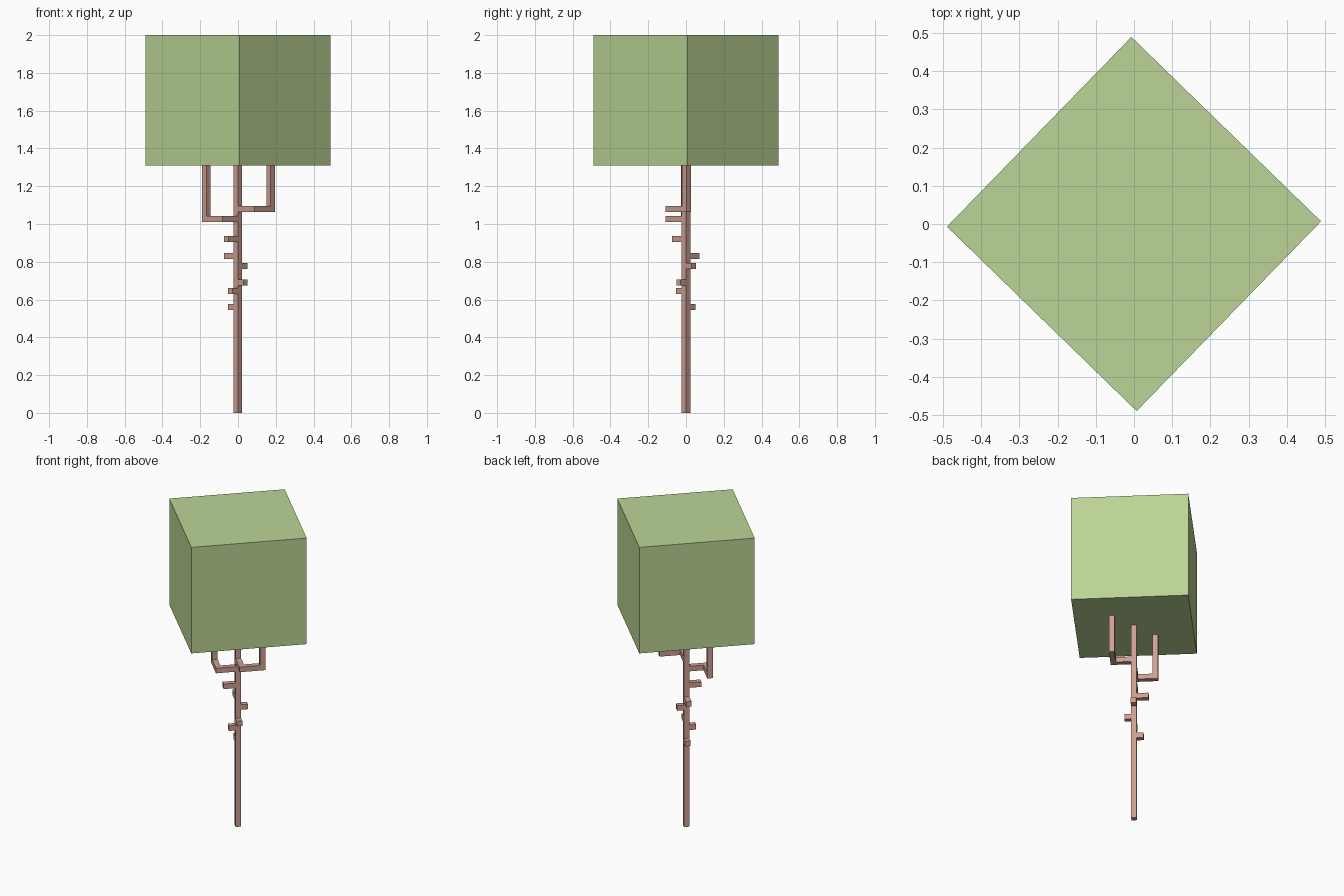
import bpy, bmesh
from math import radians
from mathutils import Matrix, Vector

if "Cube" in bpy.data.objects:
    bpy.data.objects.remove(bpy.data.objects["Cube"])

TURN = Matrix.Rotation(radians(45.8), 4, 'Z')   # whole tree is turned about z
W = 0.033                                       # thickness of all wood
H = W / 2
CROWN_Z = 1.31
AXIS = Vector((-0.001, 0, 0))


def material(name, rgb):
    m = bpy.data.materials.new(name)
    m.diffuse_color = (*rgb, 1)
    m.use_nodes = True
    m.node_tree.nodes["Principled BSDF"].inputs["Base Color"].default_value = m.diffuse_color
    return m


leaf = material("leaf_green", (0.50, 0.66, 0.30))
bark = material("bark_brown", (0.62, 0.35, 0.29))


def boxes(name, spans, mat, origin=AXIS):
    """One object made of axis-aligned boxes (min corner, max corner), turned."""
    bm = bmesh.new()
    for lo, hi in spans:
        lo, hi = Vector(lo), Vector(hi)
        mtx = Matrix.Translation((lo + hi) / 2) @ Matrix.Diagonal((*(hi - lo), 1))
        bmesh.ops.create_cube(bm, size=1, matrix=mtx)
    bm.transform(Matrix.Translation(origin) @ TURN)
    me = bpy.data.meshes.new(name)
    bm.to_mesh(me)
    bm.free()
    me.materials.append(mat)
    ob = bpy.data.objects.new(name, me)
    bpy.context.collection.objects.link(ob)
    return ob


def bar(a, b, trim=0.0):
    """Square bar between two centre points; trim cuts the starting end."""
    a, b = Vector(a), Vector(b)
    a += (b - a).normalized() * trim
    lo = Vector(map(min, a, b))
    hi = Vector(map(max, a, b))
    for i in range(3):
        if abs(b[i] - a[i]) < 1e-6:
            lo[i] -= H
            hi[i] += H
    return lo, hi


# Leaf block
c = 0.3465
boxes("crown", [((-c, -c, CROWN_Z), (c, c, 2.0))], leaf, Vector((0, 0, 0)))

# Trunk
boxes("trunk", [bar((0, 0, 0), (0, 0, CROWN_Z + 0.005))], bark)

# Short twigs: direction, height, reach of the tip from the trunk axis
twigs = [((0, 1), 0.56, 0.057), ((-1, 0), 0.645, 0.057), ((0, -1), 0.69, 0.057),
         ((1, 0), 0.777, 0.057), ((0, 1), 0.83, 0.086), ((-1, 0), 0.92, 0.088)]
for i, ((dx, dy), z, r) in enumerate(twigs):
    boxes(f"twig_{i + 1}", [bar((0, 0, z), (dx * r, dy * r, z), H)], bark)

# Long branches: go out, turn sideways, then rise into the crown
for name, out, side, z, r in [("left_branch", (-1, 0), (0, 1), 1.027, 0.118),
                              ("right_branch", (0, -1), (1, 0), 1.08, 0.123)]:
    o, s = Vector((*out, 0)), Vector((*side, 0))
    p0 = Vector((0, 0, z))
    p1 = p0 + o * r
    p2 = p1 + s * r
    top = Vector((p2.x, p2.y, CROWN_Z + 0.005))
    boxes(name, [bar(p0, p1 + o * H, H),
                 bar(p1, p2 + s * H, H),
                 bar(p2, top, H)], bark)
